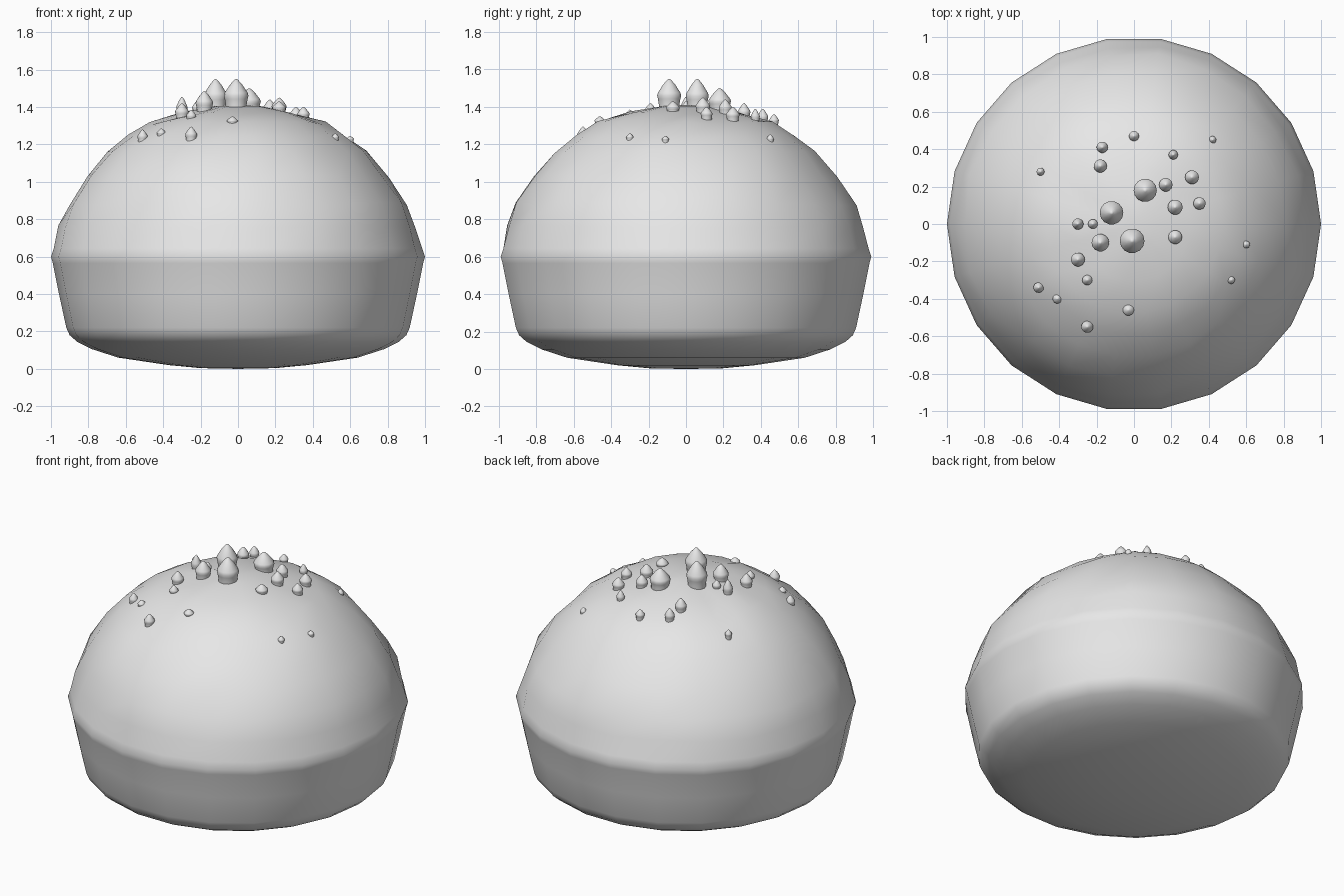
import bpy, bmesh, math, random

random.seed(4)

grey = bpy.data.materials.new("dough_grey")
grey.diffuse_color = (0.8, 0.8, 0.8, 1)


def lathe(name, profile, sides, wobble=None):
    """Spin (radius, z) points about z; end points on the axis become poles."""
    bm = bmesh.new()
    rings = []
    for r, z in profile:
        if r == 0:
            rings.append([bm.verts.new((0, 0, z))])
            continue
        ring = []
        for i in range(sides):
            a = 2 * math.pi * i / sides
            k, dz = wobble(a, r, z) if wobble else (1, 0)
            ring.append(bm.verts.new((r * k * math.cos(a), r * k * math.sin(a), z + dz)))
        rings.append(ring)
    for lo, hi in zip(rings, rings[1:]):
        for i in range(sides):
            j = (i + 1) % sides
            if len(lo) == 1:
                bm.faces.new((lo[0], hi[j], hi[i]))
            elif len(hi) == 1:
                bm.faces.new((lo[i], lo[j], hi[0]))
            else:
                bm.faces.new((lo[i], lo[j], hi[j], hi[i]))
    mesh = bpy.data.meshes.new(name)
    bm.to_mesh(mesh)
    bm.free()
    mesh.materials.append(grey)
    for p in mesh.polygons:
        p.use_smooth = True
    obj = bpy.data.objects.new(name, mesh)
    bpy.context.collection.objects.link(obj)
    return obj


# Bun: rounded base, flared wall, sharp waist, uneven dome
LOWER = [(0, 0), (0.2, 0.004), (0.37, 0.02), (0.64, 0.06), (0.78, 0.105), (0.86, 0.145),
         (0.90, 0.18), (0.918, 0.22), (0.957, 0.4), (0.99, 0.565), (1.0, 0.6)]
DOME = [(0.985, 0.645), (0.955, 0.76), (0.91, 0.88), (0.81, 1.03), (0.69, 1.16),
        (0.58, 1.25), (0.47, 1.315), (0.3, 1.365), (0.12, 1.405), (0, 1.41)]


def dome_wobble(a, r, z):
    if z <= 0.65 or r < 0.2:
        return 1, 0
    # the front shoulder is a little fuller than the back
    bulge = 0.02 * max(0, -math.sin(a + 0.2)) if z > 1 else 0
    return 1 + bulge + random.uniform(-0.012, 0.012), random.uniform(-0.01, 0.01)


lathe("bun", LOWER + DOME, 22, dome_wobble)


def dome_height(x, y):
    r = math.hypot(x, y)
    for (r0, z0), (r1, z1) in zip(DOME, DOME[1:]):
        if r1 <= r <= r0:
            return z0 + (z1 - z0) * (r - r0) / (r1 - r0)
    return 1.41


# Peaked buds on the crown: x, y, radius, tip height
BUDS = [
    (-0.12, 0.06, 0.063, 1.55), (-0.01, -0.09, 0.066, 1.55), (0.06, 0.18, 0.062, 1.50),
    (-0.18, -0.10, 0.047, 1.485), (-0.30, 0.0, 0.03, 1.455), (-0.22, 0.0, 0.026, 1.43),
    (-0.30, -0.19, 0.037, 1.42), (0.22, 0.09, 0.04, 1.45), (0.22, -0.07, 0.037, 1.43),
    (0.17, 0.21, 0.036, 1.44), (0.31, 0.25, 0.037, 1.40), (0.35, 0.11, 0.033, 1.40),
    (0.21, 0.37, 0.025, 1.39), (-0.17, 0.41, 0.03, 1.39), (-0.18, 0.31, 0.035, 1.42),
    (0.0, 0.47, 0.027, 1.36), (0.42, 0.45, 0.02, 1.255), (-0.50, 0.28, 0.021, 1.29),
    (-0.51, -0.34, 0.028, 1.28), (-0.41, -0.40, 0.025, 1.285), (-0.25, -0.30, 0.027, 1.385),
    (-0.25, -0.55, 0.032, 1.295), (-0.03, -0.46, 0.03, 1.35), (0.52, -0.30, 0.02, 1.26),
    (0.60, -0.11, 0.02, 1.245),
]
for x, y, r, tip in BUDS:
    base = dome_height(x, y) - 0.01
    h = max(tip - base, 0.03)
    bud = lathe("bud", [(0.86 * r, -0.03), (0.86 * r, 0.12 * h), (0.93 * r, 0.3 * h),
                        (r, 0.42 * h), (0.93 * r, 0.52 * h), (0.5 * r, 0.8 * h),
                        (0.15 * r, 0.97 * h), (0, h)], 14)
    bud.location = (x, y, base)
